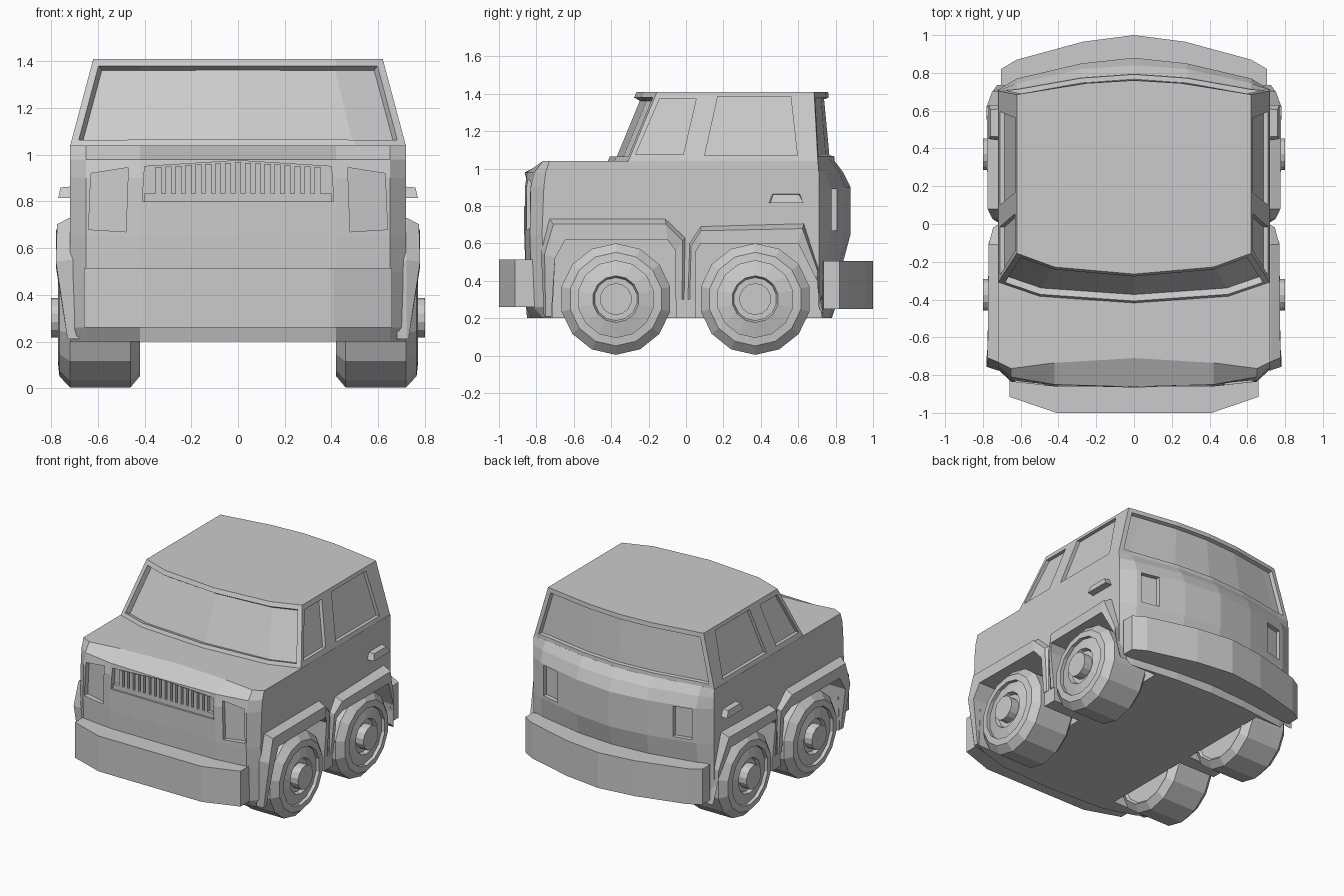
import bpy, bmesh, math
from mathutils import Vector

if "Cube" in bpy.data.objects:
    bpy.data.objects.remove(bpy.data.objects["Cube"])


def finish(name, bm):
    bmesh.ops.recalc_face_normals(bm, faces=bm.faces)
    me = bpy.data.meshes.new(name)
    bm.to_mesh(me)
    bm.free()
    ob = bpy.data.objects.new(name, me)
    bpy.context.collection.objects.link(ob)
    return ob


def loft(bm, rings):
    """Skin closed rings of equal size and cap both ends; returns the side faces."""
    vs = [[bm.verts.new(p) for p in r] for r in rings]
    n = len(vs[0])
    sides = [bm.faces.new((a[i], a[(i + 1) % n], b[(i + 1) % n], b[i]))
             for a, b in zip(vs, vs[1:]) for i in range(n)]
    bm.faces.new(vs[0][::-1])
    bm.faces.new(vs[-1])
    return sides


def prism(bm, pts, vec):
    loft(bm, [[Vector(p) for p in pts], [Vector(p) + Vector(vec) for p in pts]])


def plan(half, z):
    """Full outline at height z from a half outline (front centre to rear centre)."""
    return [(x, y, z) for x, y in half] + [(-x, y, z) for x, y in half[-2:0:-1]]


def cut(ob, bm):
    cutter = finish("cutter", bm)
    cutter.hide_render = True
    m = ob.modifiers.new("cut", 'BOOLEAN')
    m.operation, m.solver, m.object = 'DIFFERENCE', 'EXACT', cutter
    dg = bpy.context.evaluated_depsgraph_get()
    me = bpy.data.meshes.new_from_object(ob.evaluated_get(dg))
    ob.modifiers.clear()
    ob.data = me
    bpy.data.objects.remove(cutter)


# Lower body: z, front depths and rear depths from centre to corner
FX, RX = (0, .42, .65, .72), (0, .28, .62, .72)
LEVELS = [
    (.20, (-.85, -.83, -.76, -.72), (.78, .77, .73, .71)),
    (.26, (-.855, -.855, -.82, -.74), (.80, .78, .735, .71)),
    (.50, (-.86, -.858, -.83, -.76), (.84, .82, .75, .71)),
    (.65, (-.865, -.86, -.835, -.77), (.88, .85, .77, .71)),
    (.90, (-.865, -.86, -.83, -.76), (.88, .85, .77, .71)),
    (.98, (-.862, -.85, -.81, -.75), (.84, .82, .745, .71)),
    (1.04, (-.71, -.735, -.765, -.73), (.795, .775, .715, .705)),
]
bm = bmesh.new()
loft(bm, [plan(list(zip(FX, f)) + list(zip(RX, r))[::-1], z) for z, f, r in LEVELS])
body = finish("body", bm)

# Wheel arches, lamp recesses and grille recess
ARCHES = [
    [(-.72, .1), (-.70, .52), (-.645, .62), (-.08, .62), (-.05, .56), (-.05, .1)],
    [(.05, .1), (.05, .55), (.08, .60), (.60, .60), (.70, .40), (.74, .1)],
]
bm = bmesh.new()
for s in (1, -1):
    for arch in ARCHES:
        prism(bm, [(s * .43, y, z) for y, z in arch], (s * .5, 0, 0))
    prism(bm, [(s * .48, -.825, .67), (s * .64, -.795, .68),
               (s * .63, -.795, .92), (s * .47, -.825, .945)], (0, -.3, 0))
    prism(bm, [(s * .46, .775, .67), (s * .59, .745, .67),
               (s * .59, .745, .89), (s * .46, .775, .89)], (0, .3, 0))
prism(bm, [(-.41, -.825, .80), (.41, -.825, .80), (.40, -.825, .95),
           (0, -.825, .975), (-.40, -.825, .95)], (0, -.3, 0))
cut(body, bm)

# Grille bars
bm = bmesh.new()
for i in range(17):
    x = -.34 + i * .0425
    top = .968 - abs(x) * .06
    prism(bm, [(x - .013, -.82, .835), (x + .013, -.82, .835),
               (x + .013, -.82, top), (x - .013, -.82, top)], (0, -.03, 0))
prism(bm, [(-.40, -.82, .80), (.40, -.82, .80), (.40, -.82, .835), (-.40, -.82, .835)],
      (0, -.03, 0))
finish("grille_bars", bm)

# Cabin with recessed windscreen and rear window
bm = bmesh.new()
base = [(0, -.42), (.5, -.385), (.72, -.31), (.72, .705), (.62, .715), (.28, .775), (0, .795)]
roof = [(0, -.265), (.42, -.228), (.62, -.155), (.62, .685), (.53, .70), (.25, .745), (0, .76)]
sides = loft(bm, [plan(base, 1.035), plan(roof, 1.41)])
bmesh.ops.recalc_face_normals(bm, faces=bm.faces)
bm.normal_update()
front = [f for f in sides if f.calc_center_median().y < -.2]
rear = [f for f in sides if f.calc_center_median().y > .6]
for region, depth in ((front, -.035), (rear, -.025)):
    bmesh.ops.inset_region(bm, faces=region, thickness=.032, depth=0, use_even_offset=True)
    bmesh.ops.inset_region(bm, faces=region, thickness=.005, depth=depth, use_even_offset=True)
cabin = finish("cabin", bm)

# Side windows cut parallel to the leaning cabin side
WINDOWS = [
    [(-.27, 1.075), (-.015, 1.075), (.055, 1.375), (-.14, 1.375)],
    [(.10, 1.07), (.595, 1.07), (.56, 1.385), (.17, 1.385)],
]
bm = bmesh.new()
for s in (1, -1):
    for w in WINDOWS:
        prism(bm, [(s * (.695 - (z - 1.035) * .267), y, z) for y, z in w], (s * .15, 0, 0))
cut(cabin, bm)

# Bumpers
bm = bmesh.new()
prism(bm, plan([(0, -1), (.41, -1), (.66, -.915), (.66, -.80), (0, -.80)], .26), (0, 0, .255))
finish("front_bumper", bm)
bm = bmesh.new()
prism(bm, plan([(0, .76), (.5, .72), (.705, .735), (.705, .82), (.62, .87), (.27, .965), (0, 1)],
               .25), (0, 0, .255))
finish("rear_bumper", bm)

# Fender flares: inner y, z, outer y, z and lip x at each station
FLARES = {
    "front_flare": [(-.72, .21, -.76, .21, .73), (-.70, .52, -.775, .55, .78),
                    (-.645, .62, -.73, .73, .775), (-.10, .62, -.11, .73, .77),
                    (-.055, .56, -.005, .63, .745), (-.055, .3, -.01, .3, .725)],
    "rear_flare": [(.05, .3, .01, .3, .725), (.05, .55, .02, .6, .75),
                   (.08, .60, .08, .69, .775), (.60, .60, .63, .705, .78),
                   (.70, .40, .705, .47, .75), (.735, .22, .71, .25, .725)],
}
for name, stations in FLARES.items():
    bm = bmesh.new()
    for s in (1, -1):
        loft(bm, [[(s * .68, oy, oz), (s * .722, oy, oz),
                   (s * x, oy + (iy - oy) * .25, oz + (iz - oz) * .25),
                   (s * x, iy, iz), (s * .68, iy, iz)]
                  for iy, iz, oy, oz, x in stations])
    finish(name + "s", bm)

# Door handles
bm = bmesh.new()
for s in (1, -1):
    loft(bm, [[(s * .70, .44, .815), (s * .70, .63, .815), (s * .70, .61, .865), (s * .70, .46, .865)],
              [(s * .77, .45, .815), (s * .77, .63, .815), (s * .76, .605, .86), (s * .76, .465, .86)]])
finish("door_handles", bm)

# Wheels: lathed tyre, rim and hub with 14 sides
PROFILE = [(.235, .435), (.25, .42), (.298, .46), (.298, .72), (.25, .765), (.205, .77),
           (.205, .745), (.125, .765), (.115, .74), (.085, .74), (.085, .80)]
for name, y in (("front", -.375), ("rear", .37)):
    for side, s in (("left", -1), ("right", 1)):
        bm = bmesh.new()
        loft(bm, [[(s * x, y + r * math.sin(a), .302 + r * math.cos(a))
                   for a in (math.tau * k / 14 for k in range(14))] for r, x in PROFILE])
        finish(f"{name}_{side}_wheel", bm)
